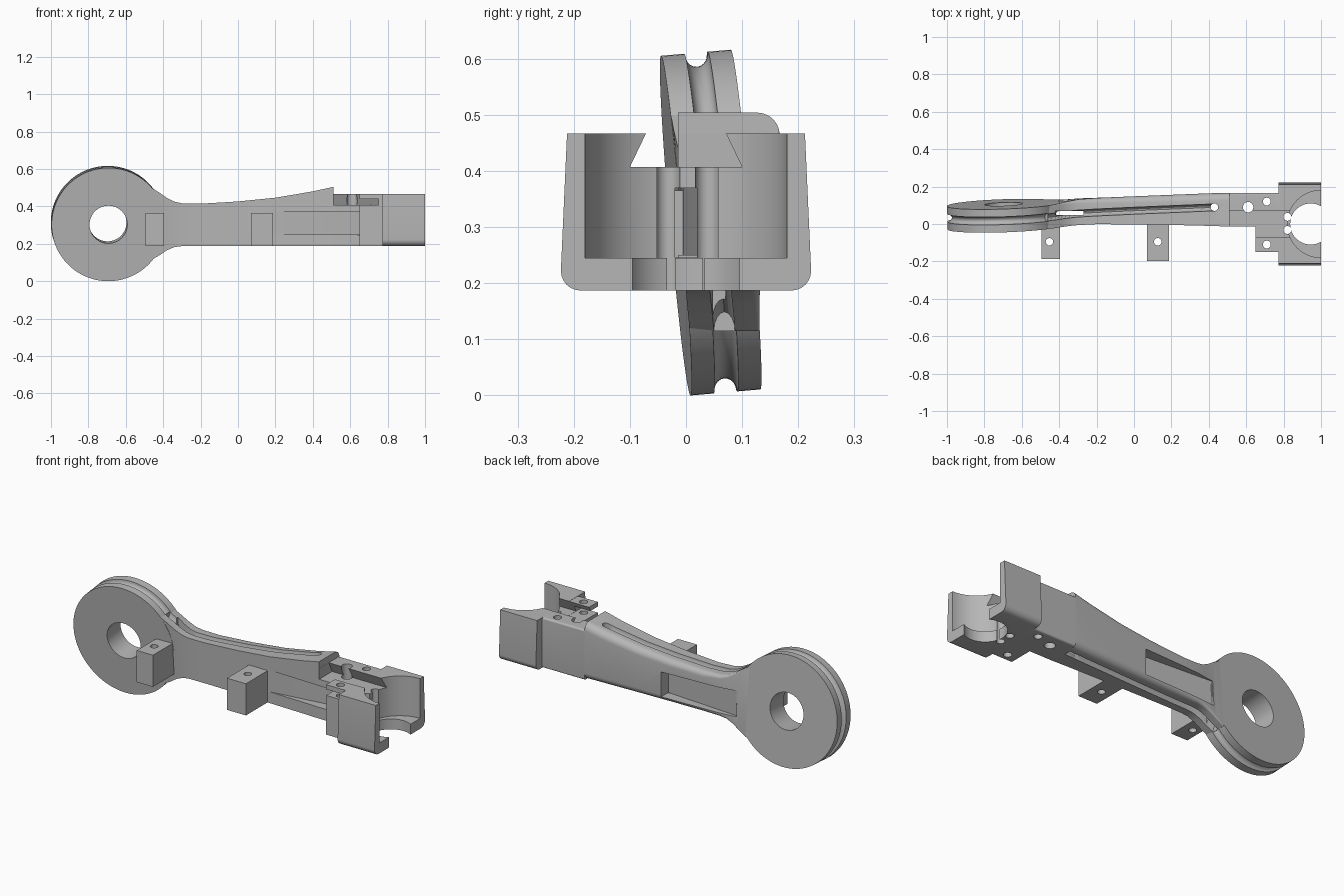
import bpy, bmesh, math
from mathutils import Vector, Matrix

if "Cube" in bpy.data.objects:
    bpy.data.objects.remove(bpy.data.objects["Cube"], do_unlink=True)

grey = bpy.data.materials.new("plain_grey")
grey.use_nodes = True
grey.diffuse_color = (0.47, 0.47, 0.47, 1)
grey.node_tree.nodes["Principled BSDF"].inputs["Base Color"].default_value = (0.47, 0.47, 0.47, 1)

BOTTOM, TOP = 0.187, 0.467
HUB = Vector((-0.695, 0.044, 0.308))
TILT = 0.087


def make(name, bm):
    bmesh.ops.recalc_face_normals(bm, faces=bm.faces)
    mesh = bpy.data.meshes.new(name)
    bm.to_mesh(mesh)
    bm.free()
    mesh.materials.append(grey)
    obj = bpy.data.objects.new(name, mesh)
    bpy.context.collection.objects.link(obj)
    return obj


def loft(name, rings, closed=False):
    """Skin matching rings of points, capped unless closed into a loop."""
    bm = bmesh.new()
    loops = [[bm.verts.new(p) for p in ring] for ring in rings]
    n = len(loops[0])
    pairs = list(zip(loops, loops[1:])) + ([(loops[-1], loops[0])] if closed else [])
    for a, b in pairs:
        for i in range(n):
            j = (i + 1) % n
            bm.faces.new((a[i], a[j], b[j], b[i]))
    if not closed:
        bm.faces.new(loops[0])
        bm.faces.new(loops[-1])
    return make(name, bm)


def box(name, x, y, z):
    return loft(name, [[(x[0], y[0], h), (x[1], y[0], h), (x[1], y[1], h), (x[0], y[1], h)] for h in z])


def prism_z(name, outline, z):
    return loft(name, [[(x, y, h) for x, y in outline] for h in z])


def prism_x(name, outline, x):
    return loft(name, [[(h, y, z) for y, z in outline] for h in x])


def rod(name, x, y, r, z=(0.1, 0.6), n=24):
    ring = [(x + r * math.cos(a), y + r * math.sin(a))
            for a in (2 * math.pi * i / n for i in range(n))]
    return prism_z(name, ring, z)


def corner(cy, cz, r, start, n=6):
    angles = [math.radians(start + 90 * i / n) for i in range(n + 1)]
    return [(cy + r * math.cos(a), cz + r * math.sin(a)) for a in angles]


def cut(obj, *cutters):
    for cutter in cutters:
        cutter.hide_render = True
        mod = obj.modifiers.new("cut", 'BOOLEAN')
        mod.operation = 'DIFFERENCE'
        mod.solver = 'EXACT'
        mod.object = cutter
        bpy.context.view_layer.objects.active = obj
        bpy.ops.object.modifier_apply(modifier=mod.name)


# Tilted grooved pulley ring, lathed around its own axis
half, rim, bore, groove = 0.0625, 0.304, 0.101, 0.021
profile = [(bore, -half), (rim, -half)]
profile += [(rim - 1.2 * groove * math.sin(a), -groove * math.cos(a))
            for a in (math.pi * i / 10 for i in range(11))]
profile += [(rim, half), (bore, half)]
axis = Vector((-0.035, 1, TILT)).normalized()
place = Matrix.Translation(HUB) @ Vector((0, 0, 1)).rotation_difference(axis).to_matrix().to_4x4()
rings = []
for i in range(96):
    a = 2 * math.pi * i / 96
    rings.append([place @ Vector((r * math.cos(a), r * math.sin(a), h)) for r, h in profile])
pulley = loft("pulley", rings, closed=True)

# Arm stations: x, front y, back y, bottom, top, back rounding, lean
stations = [
    (-0.50, -0.011, 0.113, 0.150, 0.460, 0.005, 1.0),
    (-0.46, -0.010, 0.115, 0.115, 0.498, 0.005, 1.0),
    (-0.42, -0.009, 0.118, 0.138, 0.473, 0.006, 0.9),
    (-0.38, -0.007, 0.123, 0.165, 0.445, 0.010, 0.7),
    (-0.34, -0.005, 0.128, 0.182, 0.425, 0.015, 0.5),
    (-0.30, -0.003, 0.134, BOTTOM, 0.416, 0.020, 0.3),
    (-0.20, 0.000, 0.140, BOTTOM, 0.414, 0.028, 0.1),
    (0.00, -0.002, 0.148, BOTTOM, 0.426, 0.034, 0),
    (0.20, -0.005, 0.156, BOTTOM, 0.446, 0.038, 0),
    (0.40, -0.010, 0.164, BOTTOM, 0.480, 0.040, 0),
    (0.51, -0.014, 0.167, BOTTOM, 0.504, 0.040, 0),
    (0.511, -0.014, 0.167, BOTTOM, TOP, 0.010, 0),
    (0.78, -0.014, 0.167, BOTTOM, TOP, 0.010, 0),
]
rings = []
for x, yf, yb, z0, z1, r, lean in stations:
    section = [(yf, z1), (yf, z0)] + corner(yb - r, z0 + r, r, -90) + corner(yb - r, z1 - r, r, 0)
    rings.append([(x, y - TILT * lean * (z - HUB.z), z) for y, z in section])
arm = loft("arm", rings)


def cable_groove(name, level, end, lift):
    """Cutter that follows the top or bottom edge of the arm."""
    path = [(s[0], s[level], s[6]) for s in stations[1:10]] + [(end, stations[9][level], 0)]
    tube = []
    for x, z, lean in path:
        y = 0.052 + 0.042 * (x + 0.45) - TILT * lean * (z - HUB.z)
        tube.append([(x, y + 0.019 * math.cos(a), z + lift + 0.036 * math.sin(a))
                     for a in (math.pi * i / 8 for i in range(16))])
    return loft(name, tube)


# Cutters shared by the arm and head pieces
dovetail = prism_x("dovetail_cutter", [(-0.1, 0.407), (0.1, 0.407), (0.065, 0.48), (0.065, 0.6),
                                       (-0.065, 0.6), (-0.065, 0.48)], (0.5115, 1.1))
channel = box("channel_cutter", (0.64, 0.95), (-0.02, 0.02), (0.246, 0.37))
front_pocket = prism_z("front_pocket_cutter", [(0.19, -0.05), (0.19, -0.006), (0.652, 0.06),
                                               (0.652, -0.05)], (0.25, 0.37))
back_pocket = prism_z("back_pocket_cutter", [(-0.4, 0.25), (-0.4, 0.115), (0.05, 0.085),
                                             (0.05, 0.25)], (0.21, 0.35))
slit = box("slit_cutter", (-0.42, -0.27), (0.048, 0.07), (0, 0.6))
holes = {key: rod(key + "_hole_cutter", x, y, r) for key, x, y, r in (
    ("cable", 0.43, 0.09, 0.02), ("post", 0.61, 0.09, 0.028), ("back_screw", 0.71, 0.12, 0.021),
    ("front_screw", 0.71, -0.11, 0.021), ("left_pin", 0.82, 0.038, 0.021),
    ("right_pin", 0.82, -0.032, 0.021))}
top_groove = cable_groove("top_groove_cutter", 4, 0.43, 0.002)
bottom_groove = cable_groove("bottom_groove_cutter", 3, 0.5, -0.002)
cut(arm, top_groove, bottom_groove, slit, dovetail, front_pocket, back_pocket,
    channel, holes["cable"], holes["post"], holes["back_screw"])

# Clamp head with rounded lower corners
r = 0.035
outline = [(0.212, TOP), (-0.212, TOP)]
outline += corner(-0.223 + r, BOTTOM + r, r, 180) + corner(0.223 - r, BOTTOM + r, r, -90)
head = prism_x("clamp_head", outline, (0.772, 1.0))
wide_bore = rod("wide_bore_cutter", 1.0, 0, 0.18, (0.245, 0.7), 64)
small_bore = rod("small_bore_cutter", 0.945, 0, 0.11, (0.1, 0.3), 48)
cut(head, wide_bore, small_bore, dovetail, channel, holes["left_pin"], holes["right_pin"])

# Slotted screw block beside the head
block = box("screw_block", (0.65, 0.78), (-0.15, 0.0), (BOTTOM, TOP - 0.001))
slot = box("block_slot_cutter", (0.6, 0.75), (-0.3, 0.1), (0.406, 0.44))
cut(block, dovetail, slot, channel, holes["front_screw"])

# Mounting tabs along the front
tabs = []
for name, x0, x1, y0, hx in (("outer_tab", -0.495, -0.395, -0.187, -0.452),
                             ("middle_tab", 0.07, 0.187, -0.197, 0.127)):
    tab = box(name, (x0, x1), (y0, 0.012), (BOTTOM + 0.001, 0.365))
    hole = rod(name + "_hole_cutter", hx, -0.095, 0.02)
    cut(tab, hole)
    tabs.append(tab)

# Remove the cutters and shade the parts
for obj in [o for o in bpy.data.objects if o.name.endswith("_cutter")]:
    bpy.data.objects.remove(obj, do_unlink=True)
bpy.ops.object.select_all(action='DESELECT')
for obj in [pulley, arm, head, block] + tabs:
    obj.select_set(True)
bpy.context.view_layer.objects.active = arm
bpy.ops.object.shade_smooth_by_angle(angle=math.radians(30))
